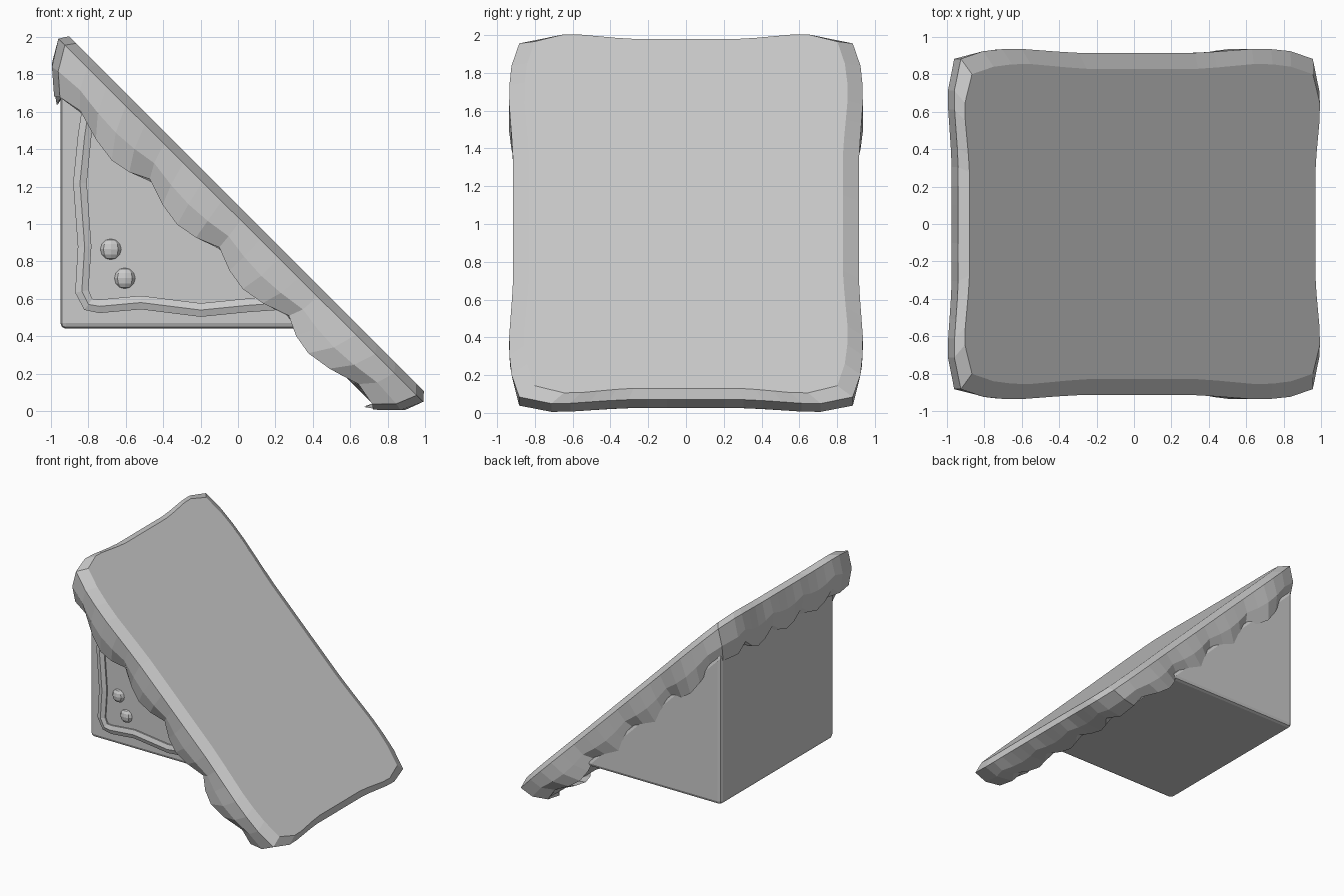
import bpy, bmesh, math

if "Cube" in bpy.data.objects:
    bpy.data.objects.remove(bpy.data.objects["Cube"])


def mesh_object(name, bm):
    bmesh.ops.recalc_face_normals(bm, faces=bm.faces)
    me = bpy.data.meshes.new(name)
    bm.to_mesh(me)
    bm.free()
    ob = bpy.data.objects.new(name, me)
    bpy.context.collection.objects.link(ob)
    return ob


# Triangular earth block under the slope
FRONT, BACK = -0.655, 0.885
bm = bmesh.new()
corners = [bm.verts.new((x, FRONT, z)) for x, z in ((-0.95, 0.44), (0.36, 0.44), (-0.95, 1.75))]
face = bm.faces.new(corners)
new = bmesh.ops.extrude_face_region(bm, geom=[face])["geom"]
bmesh.ops.translate(bm, vec=(0, BACK - FRONT, 0), verts=[v for v in new if isinstance(v, bmesh.types.BMVert)])
block = mesh_object("earth_block", bm)
bev = block.modifiers.new("soft_edges", "BEVEL")
bev.width = 0.03
bev.segments = 2


# Grass slab: rings lofted from the flat top, over the rim, down to a scalloped hem
# each ring: upper end (x, z), lower end (x, z), half width, y shift, corner bulge, hem depth
RINGS = [((-0.88, 1.98), (0.97, 0.13), 0.83, 0, 0.03, 0.0),
         ((-0.94, 1.97), (0.97, 0.07), 0.915, 0, 0.025, 0.0),
         ((-0.975, 1.83), (0.86, 0.025), 0.915, 0, 0.025, 0.04),
         ((-0.965, 1.69), (0.73, 0.025), 0.885, 0, 0.025, 0.10),
         ((-0.94, 1.69), (0.73, 0.04), 0.76, 0.11, 0.0, 0.02)]


def bump(a):
    """Swelling near each corner, fading to the middle and dipping at the corner."""
    a = abs(a)
    if a < 0.35:
        return 0.0
    return (a - 0.35) / 0.35 if a < 0.7 else 1 - (a - 0.7) / 0.25


long_s = [0.1075 * i for i in range(-8, 9)]
short_t = [0.105 * i for i in range(-7, 8)]


def ring_points(upper, lower, width, shift, swell, depth):
    def place(s, y, drop):
        f = (s + 1) / 2
        k = min(max(f, 0), 1)
        x = upper[0] + (lower[0] - upper[0]) * f - k * drop
        z = upper[1] + (lower[1] - upper[1]) * f - (1 - k) * drop
        return x, y + shift, z

    def side(s, sign):
        wave = abs(math.sin(math.pi * s / 0.43))
        return place(s, sign * (width + swell * bump(s) - 0.3 * depth * (1 - wave)), depth * (wave - 0.35))

    def end(t, sign):
        wave = abs(math.cos(math.pi * t / 0.42))
        return place(sign * (1 + swell * bump(t)), t * width * 1.06, depth * (wave - 0.45))

    def corner(s, sign):
        return place(s * 0.985, sign * width * 0.965, 0)

    return ([corner(-1, -1)] + [side(s, -1) for s in long_s]
            + [corner(1, -1)] + [end(t, 1) for t in short_t]
            + [corner(1, 1)] + [side(s, 1) for s in reversed(long_s)]
            + [corner(-1, 1)] + [end(t, -1) for t in reversed(short_t)])


bm = bmesh.new()
loops = [[bm.verts.new(p) for p in ring_points(*r)] for r in RINGS]
for a, b in zip(loops, loops[1:]):
    for i in range(len(a)):
        j = (i + 1) % len(a)
        bm.faces.new((a[i], a[j], b[j], b[i]))
bm.faces.new(loops[0])
bm.faces.new(loops[-1])
mesh_object("grass_slab", bm)


# Wavy raised trim on the front face
PATH = [(-0.80, 1.60), (-0.82, 1.47), (-0.845, 1.22), (-0.82, 0.88), (-0.835, 0.64), (-0.80, 0.57),
        (-0.74, 0.56), (-0.52, 0.58), (-0.2, 0.54), (0.05, 0.565), (0.26, 0.58)]
cu = bpy.data.curves.new("front_trim", "CURVE")
cu.dimensions = "3D"
cu.bevel_depth = 0.042
cu.bevel_resolution = 1
cu.use_fill_caps = True
sp = cu.splines.new("POLY")
sp.points.add(len(PATH) - 1)
for p, (x, z) in zip(sp.points, PATH):
    p.co = (x, 0, z, 1)
trim = bpy.data.objects.new("front_trim", cu)
bpy.context.collection.objects.link(trim)
trim.location.y = FRONT
trim.scale.y = 0.6
bpy.context.view_layer.objects.active = trim
trim.select_set(True)
bpy.ops.object.convert(target="MESH")
bpy.ops.object.shade_flat()

# Two pebbles on the front face
for i, (x, z) in enumerate(((-0.68, 0.865), (-0.605, 0.71))):
    bpy.ops.mesh.primitive_uv_sphere_add(segments=8, ring_count=6, radius=0.056, location=(x, FRONT, z))
    peb = bpy.context.object
    peb.name = f"pebble_{i + 1}"
    peb.scale.y = 0.6
